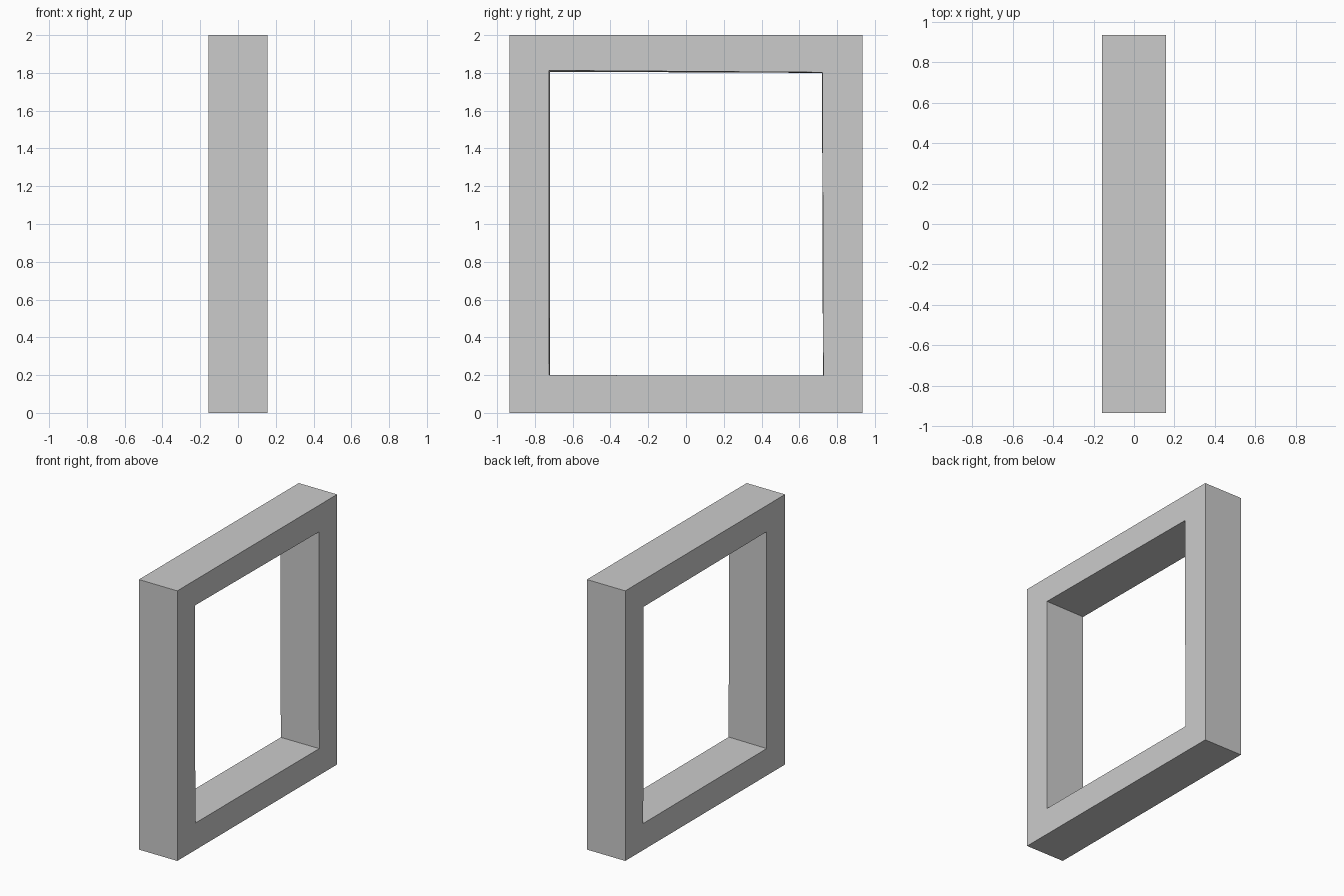
import bpy
import bmesh

if "Cube" in bpy.data.objects:
    bpy.data.objects.remove(bpy.data.objects["Cube"])

HALF_DEPTH = 0.157
OUTER = [(-0.935, 0), (0.935, 0), (0.935, 2), (-0.935, 2)]
# Opening corners (y, z), slightly uneven between the two faces
INNER_RIGHT = [(-0.724, 0.20), (0.727, 0.197), (0.722, 1.803), (-0.726, 1.813)]
INNER_LEFT = [(-0.72, 0.20), (0.725, 0.197), (0.72, 1.80), (-0.72, 1.806)]

bm = bmesh.new()


def loop(x, corners):
    return [bm.verts.new((x, y, z)) for y, z in corners]


# Four corner loops, bridged in a ring to form the frame
rings = [
    loop(HALF_DEPTH, OUTER),
    loop(HALF_DEPTH, INNER_RIGHT),
    loop(-HALF_DEPTH, INNER_LEFT),
    loop(-HALF_DEPTH, OUTER),
]
for r in range(4):
    a, b = rings[r], rings[(r + 1) % 4]
    for i in range(4):
        j = (i + 1) % 4
        bm.faces.new((a[i], a[j], b[j], b[i]))
bmesh.ops.recalc_face_normals(bm, faces=bm.faces)

mesh = bpy.data.meshes.new("window_frame")
bm.to_mesh(mesh)
bm.free()
frame = bpy.data.objects.new("window_frame", mesh)
bpy.context.collection.objects.link(frame)
